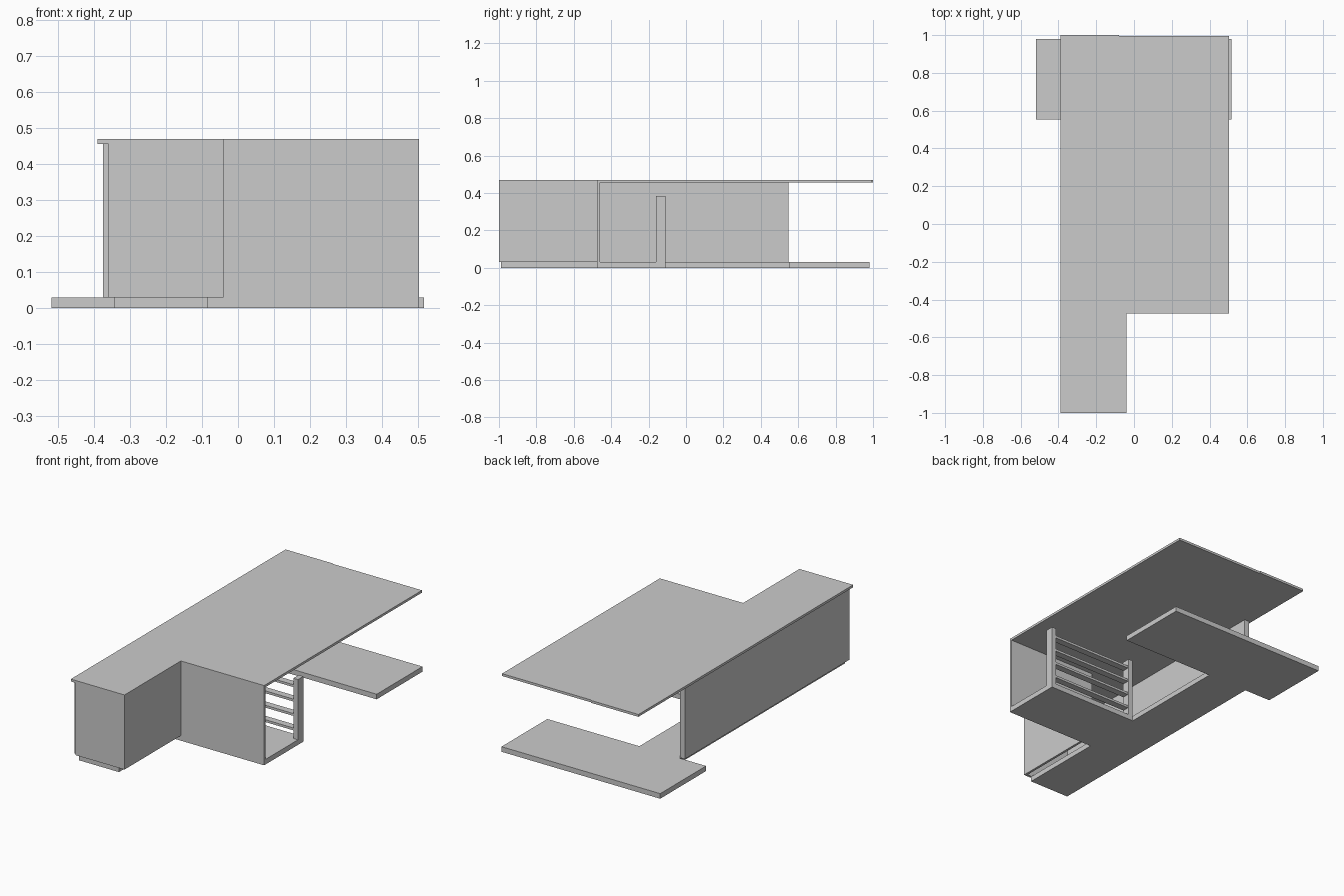
import bpy, bmesh

if "Cube" in bpy.data.objects:
    bpy.data.objects.remove(bpy.data.objects["Cube"])


def prism(name, outline, z0, z1):
    """Extrude a flat xy outline (counter-clockwise) from z0 to z1."""
    bm = bmesh.new()
    face = bm.faces.new([bm.verts.new((x, y, z0)) for x, y in outline])
    top = bmesh.ops.extrude_face_region(bm, geom=[face])["geom"]
    verts = [v for v in top if isinstance(v, bmesh.types.BMVert)]
    bmesh.ops.translate(bm, verts=verts, vec=(0, 0, z1 - z0))
    bmesh.ops.recalc_face_normals(bm, faces=bm.faces)
    mesh = bpy.data.meshes.new(name)
    bm.to_mesh(mesh)
    bm.free()
    obj = bpy.data.objects.new(name, mesh)
    bpy.context.collection.objects.link(obj)
    return obj


def box(name, x0, x1, y0, y1, z0, z1):
    return prism(name, [(x0, y0), (x1, y0), (x1, y1), (x0, y1)], z0, z1)


T = 0.014          # panel thickness
TOP = 0.47         # counter height
UNDER = TOP - T    # underside of counter
BASE = 0.03        # plinth height

# L-shaped counter top
prism("counter_top", [(-0.39, -1), (-0.04, -1), (-0.04, -0.475), (0.503, -0.475),
                      (0.503, 0.995), (-0.08, 0.995), (-0.08, 1), (-0.39, 1)],
      UNDER, TOP)

# Plinth: long spine, side cabinet floor and wide rear foot in one outline
prism("plinth", [(-0.345, -0.99), (-0.083, -0.99), (-0.083, -0.475 + T),
                 (0.503, -0.475 + T), (0.503, -0.11), (-0.083, -0.11),
                 (-0.083, 0.553), (0.517, 0.553), (0.517, 0.98),
                 (-0.518, 0.98), (-0.518, 0.553), (-0.345, 0.553)], 0, BASE)

# Waterfall front: end panel and return panel, raised above the plinth
prism("front_panel", [(-0.36, -1), (-0.04, -1), (-0.04, -0.475), (-0.04 - T, -0.475),
                      (-0.04 - T, -1 + T), (-0.36, -1 + T)], BASE, UNDER)

# Side panel reaching the floor
box("side_panel", -0.083, 0.503, -0.475, -0.475 + T, 0, UNDER)

# Long wall on the left
box("long_wall", -0.375, -0.345, -1 + T, 0.547, BASE, UNDER)

# Rack closing the side cabinet: two posts and four rungs
for label, x in (("inner", -0.083), ("outer", 0.473)):
    box(f"rack_post_{label}", x, x + 0.03, -0.16, -0.11, 0, 0.385)
for i in range(4):
    z = 0.075 + i * 0.085
    box(f"rack_rung_{i + 1}", -0.053, 0.473, -0.155, -0.115, z, z + 0.014)
